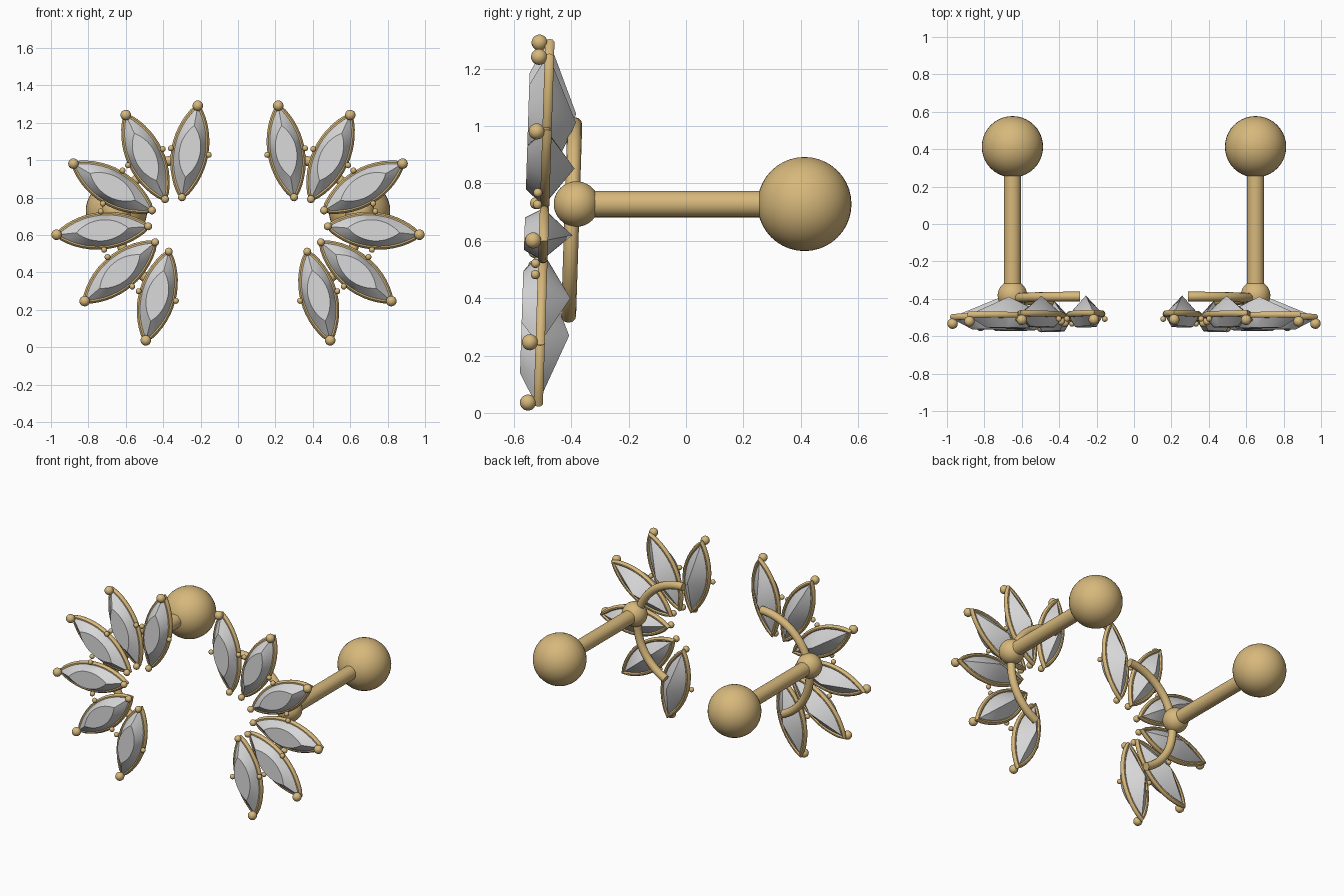
import bpy, bmesh
from math import sin, cos, pi, radians, atan2, sqrt
from mathutils import Vector, Matrix

if "Cube" in bpy.data.objects:
    bpy.data.objects.remove(bpy.data.objects["Cube"])


def material(name, rgb):
    m = bpy.data.materials.new(name)
    m.use_nodes = True
    m.diffuse_color = (*rgb, 1)
    m.node_tree.nodes["Principled BSDF"].inputs["Base Color"].default_value = (*rgb, 1)
    return m


GOLD = material("warm gold", (0.68, 0.48, 0.20))
CRYSTAL = material("pale crystal", (0.68, 0.68, 0.69))


def finish(bm, name, mat, angle=35):
    bmesh.ops.recalc_face_normals(bm, faces=bm.faces)
    mesh = bpy.data.meshes.new(name)
    bm.to_mesh(mesh)
    bm.free()
    mesh.materials.append(mat)
    ob = bpy.data.objects.new(name, mesh)
    bpy.context.collection.objects.link(ob)
    bpy.ops.object.select_all(action="DESELECT")
    bpy.context.view_layer.objects.active = ob
    ob.select_set(True)
    bpy.ops.object.shade_smooth_by_angle(angle=radians(angle))


def bridge(bm, a, b):
    for i in range(len(a)):
        j = (i + 1) % len(a)
        bm.faces.new((a[i], a[j], b[j], b[i]))


def ball(bm, centre, r, seg=20):
    bmesh.ops.create_uvsphere(bm, u_segments=seg, v_segments=seg // 2, radius=r,
                              matrix=Matrix.Translation(centre))


def marquise(a, b, n=14):
    """Pointed oval made of two arcs, half length a and half width b."""
    r = (a * a + b * b) / (2 * b)
    half = atan2(a, r - b)
    arc = [half - 2 * half * i / n for i in range(n)]
    top = [Vector((r * sin(t), r * cos(t) - (r - b))) for t in arc]
    return top + [-p for p in top]


def plane_y(z):
    """Depth of the slightly leaning plane that carries the stones."""
    return -0.516 + 0.032 * z


LEN, WID = 0.248, 0.086
# Outer tip and inner tip (x, z) of each stone, top to bottom
STONES = [((0.215, 1.29), (0.30, 0.80)), ((0.60, 1.24), (0.39, 0.79)),
          ((0.88, 0.98), (0.46, 0.73)), ((0.97, 0.60), (0.48, 0.645)),
          ((0.82, 0.245), (0.443, 0.56)), ((0.493, 0.035), (0.37, 0.51))]


def frame(outer, inner, s):
    """Local frame: x along the stone, y across it, z out of the front."""
    o = Vector((s * outer[0], plane_y(outer[1]), outer[1]))
    i = Vector((s * inner[0], plane_y(inner[1]), inner[1]))
    u = (o - i).normalized()
    n = Vector((0, -1, 0.032)).normalized()
    v = n.cross(u).normalized()
    m = Matrix((u, v, n)).transposed().to_4x4()
    m.translation = (o + i) / 2
    return m, (o - i).length / 2


def stone(name, m, a):
    bm = bmesh.new()

    def ring(la, wb, h):
        return [bm.verts.new(m @ Vector((p.x, p.y, h))) for p in marquise(la, wb)]
    girdle = ring(a, WID, 0)
    lip = ring(a - 0.005, WID - 0.002, 0.014)
    table = ring(0.14, 0.056, 0.067)
    bridge(bm, girdle, lip)
    bridge(bm, lip, table)
    bm.faces.new(table)
    apex = bm.verts.new(m @ Vector((0, 0, -0.1)))
    for i in range(len(girdle)):
        bm.faces.new((girdle[i], apex, girdle[(i + 1) % len(girdle)]))
    finish(bm, name, CRYSTAL, 20)


def setting(name, m, a):
    """Wire rim round the stone, with beads at both tips and both sides."""
    bm = bmesh.new()
    pts = marquise(a, WID)
    rings = []
    for i, p in enumerate(pts):
        d = (pts[(i + 1) % len(pts)] - pts[i - 1]).normalized()
        out = Vector((-d.y, d.x))
        rings.append([bm.verts.new(m @ Vector((p.x + out.x * 0.014 * cos(t),
                                               p.y + out.y * 0.014 * cos(t),
                                               0.017 * sin(t))))
                      for t in (2 * pi * k / 10 for k in range(10))])
    for i in range(len(rings)):
        bridge(bm, rings[i - 1], rings[i])
    ball(bm, m @ Vector((a, 0, 0.036)), 0.028)
    ball(bm, m @ Vector((-a, 0, 0.03)), 0.021)
    for side in (-1, 1):
        ball(bm, m @ Vector((0, side * 0.103, 0.025)), 0.016, 14)
    finish(bm, name, GOLD)


def hoop(name, s):
    """Curved bar behind the stones that ties them to the post."""
    bm = bmesh.new()
    rings, steps = [], 28
    for i in range(steps + 1):
        t = radians(90 - 155 * i / steps)
        out = Vector((s * cos(t), 0, sin(t)))
        z = 0.655 + 0.35 * sin(t)
        c = Vector((s * (0.29 + 0.35 * cos(t)), plane_y(z) + 0.096, z))
        rings.append([bm.verts.new(c + 0.026 * (out * cos(k * pi / 6) + Vector((0, sin(k * pi / 6), 0))))
                      for k in range(12)])
    for a, b in zip(rings, rings[1:]):
        bridge(bm, a, b)
    bm.faces.new(rings[0])
    bm.faces.new(rings[-1])
    finish(bm, name, GOLD)


for side, s in (("left", 1), ("right", -1)):
    for k, (outer, inner) in enumerate(STONES, 1):
        m, a = frame(outer, inner, s)
        stone(f"{side}_stone_{k}", m, a)
        setting(f"{side}_setting_{k}", m, a)
    hoop(f"{side}_hoop", s)

    # Post, joint ball and large back ball
    bm = bmesh.new()
    bmesh.ops.create_cone(bm, cap_ends=True, segments=32, radius1=0.046, radius2=0.046, depth=0.79,
                          matrix=Matrix.Translation((s * 0.65, 0.015, 0.728)) @ Matrix.Rotation(pi / 2, 4, "X"))
    finish(bm, f"{side}_post", GOLD)
    for part, y, r in (("joint_ball", -0.382, 0.079), ("back_ball", 0.413, 0.164)):
        bm = bmesh.new()
        ball(bm, Vector((s * 0.65, y, 0.728)), r, 40)
        finish(bm, f"{side}_{part}", GOLD)
